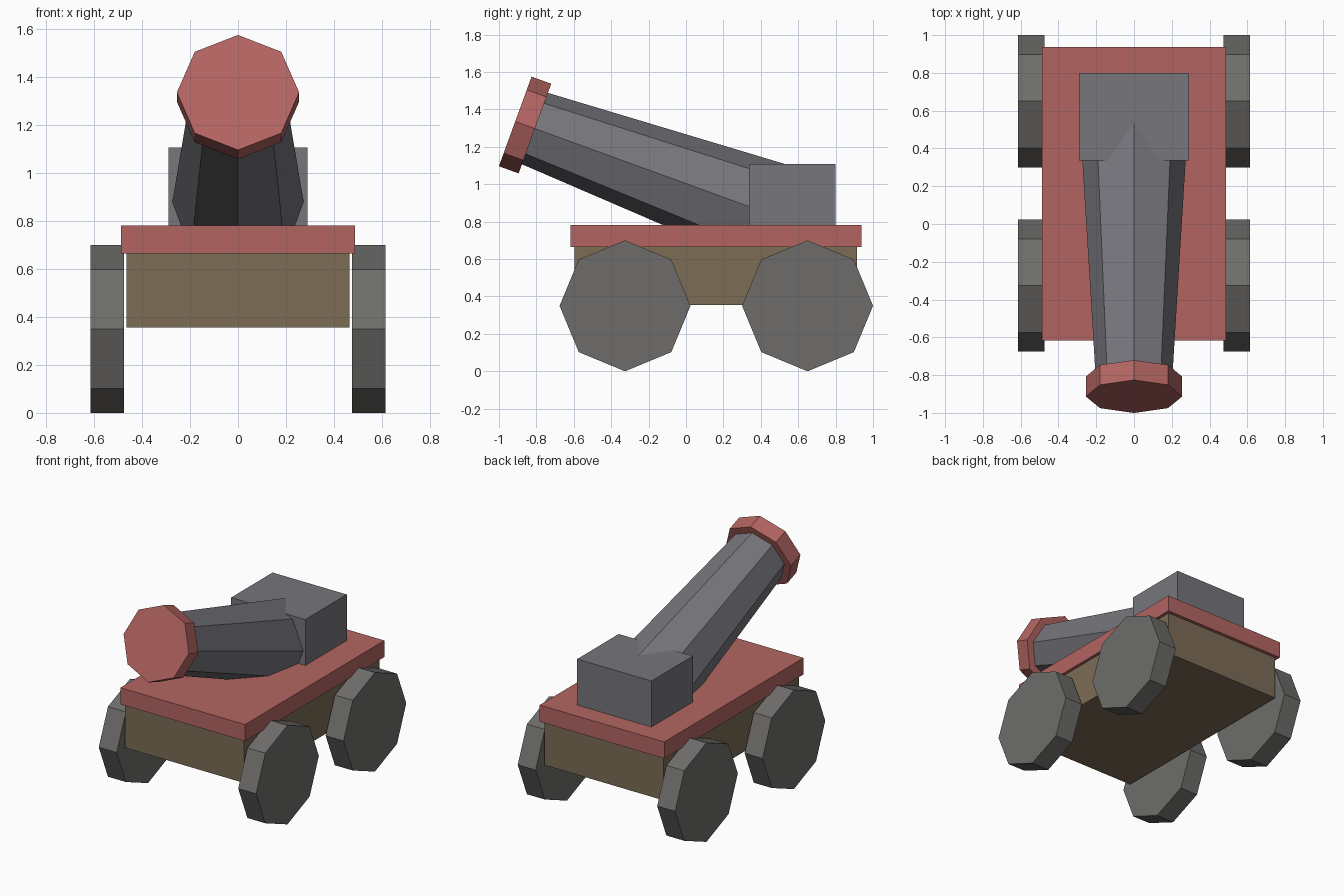
import bpy, math
from mathutils import Vector

if "Cube" in bpy.data.objects:
    bpy.data.objects.remove(bpy.data.objects["Cube"])


def material(name, rgb):
    m = bpy.data.materials.new(name)
    m.diffuse_color = (*rgb, 1)
    m.use_nodes = True
    m.node_tree.nodes["Principled BSDF"].inputs["Base Color"].default_value = m.diffuse_color
    return m


red = material("red_paint", (0.45, 0.13, 0.12))
wood = material("wood", (0.20, 0.15, 0.09))
iron = material("iron", (0.18, 0.18, 0.20))
wheel_grey = material("wheel_grey", (0.155, 0.152, 0.145))


def finish(name, mat):
    ob = bpy.context.object
    ob.name = name
    ob.data.materials.append(mat)
    return ob


def box(name, lo, hi, mat):
    lo, hi = Vector(lo), Vector(hi)
    bpy.ops.mesh.primitive_cube_add(size=1, location=(lo + hi) / 2)
    ob = finish(name, mat)
    ob.scale = hi - lo
    return ob


def octagon(name, start, end, r1, r2, mat):
    """Eight-sided cone section from start to end, one corner pointing up."""
    start, end = Vector(start), Vector(end)
    axis = end - start
    bpy.ops.mesh.primitive_cone_add(vertices=8, radius1=r1, radius2=r2, depth=axis.length,
                                    location=(start + end) / 2)
    ob = finish(name, mat)
    ob.rotation_euler = axis.to_track_quat('Z', 'Y').to_euler()
    return ob


# Carriage and breech
box("carriage_body", (-0.465, -0.595, 0.355), (0.465, 0.915, 0.665), wood)
box("carriage_deck", (-0.487, -0.617, 0.665), (0.487, 0.938, 0.782), red)
box("breech_block", (-0.29, 0.337, 0.782), (0.29, 0.80, 1.107), iron)

# Tilted barrel with muzzle ring
tilt = math.radians(20)
along = Vector((0, math.cos(tilt), -math.sin(tilt)))
muzzle = Vector((0, -0.913, 1.336))
ring_back = muzzle + along * 0.112
octagon("muzzle_ring", muzzle, ring_back, 0.255, 0.255, red)
octagon("barrel", ring_back - along * 0.02, ring_back + along * 1.42, 0.202, 0.285, iron)

# Four wheels
for side, sx in (("left", -1), ("right", 1)):
    for end, y in (("front", -0.326), ("back", 0.65)):
        octagon(f"{end}_{side}_wheel", (sx * 0.475, y, 0.35), (sx * 0.615, y, 0.35),
                0.35, 0.35, wheel_grey)
